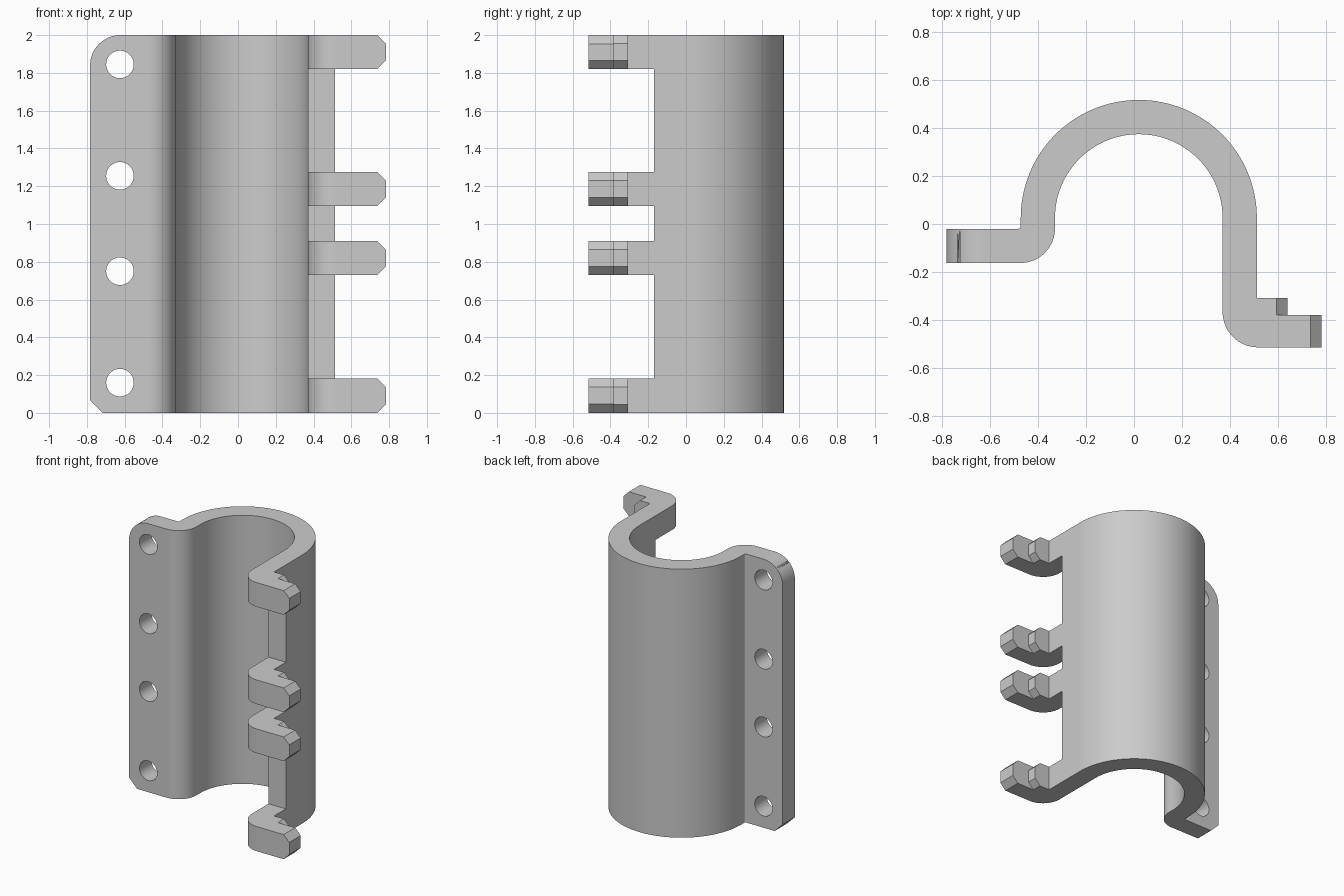
import bpy
import bmesh
from math import cos, sin, radians, pi
from mathutils import Vector

cube = bpy.data.objects.get("Cube")
if cube:
    bpy.data.objects.remove(cube, do_unlink=True)

grey = bpy.data.materials.new("plain grey")
grey.use_nodes = True
grey.diffuse_color = (0.6, 0.6, 0.6, 1)
shader = next(n for n in grey.node_tree.nodes if n.type == 'BSDF_PRINCIPLED')
shader.inputs["Base Color"].default_value = grey.diffuse_color


def arc(cx, cy, r, start, end, steps):
    """Points on an arc, angles in degrees."""
    angles = [radians(start + (end - start) * i / steps) for i in range(steps + 1)]
    return [(cx + r * cos(a), cy + r * sin(a)) for a in angles]


def prism(name, points, low, high, axis):
    """Extrude a 2D outline along z (outline in xy) or y (outline in xz)."""
    bm = bmesh.new()
    along_z = axis == 'z'
    verts = [bm.verts.new((a, b, low) if along_z else (a, low, b)) for a, b in points]
    face = bm.faces.new(verts)
    new = bmesh.ops.extrude_face_region(bm, geom=[face])["geom"]
    step = Vector((0, 0, high - low) if along_z else (0, high - low, 0))
    bmesh.ops.translate(bm, vec=step,
                        verts=[v for v in new if isinstance(v, bmesh.types.BMVert)])
    bmesh.ops.recalc_face_normals(bm, faces=bm.faces)
    mesh = bpy.data.meshes.new(name)
    bm.to_mesh(mesh)
    bm.free()
    mesh.materials.append(grey)
    obj = bpy.data.objects.new(name, mesh)
    bpy.context.scene.collection.objects.link(obj)
    return obj


# Main dimensions
HEIGHT = 2.0
CX, CY = 0.02, 0.025
OUTER, INNER = 0.493, 0.35
LEFT, TIP = -0.783, 0.783
HOOKS = [(0, 0.183), (0.73, 0.91), (1.095, 1.275), (1.82, HEIGHT)]

# Clamp cross-section: flange, half-round shell, straight wall and hook
outline = [(LEFT, -0.163), (LEFT, -0.02)]
outline += arc(-0.483, -0.01, 0.01, -90, 0, 4)
outline += arc(CX, CY, OUTER, 180, 0, 64)
outline += [(CX + OUTER, -0.308), (0.64, -0.308), (0.64, -0.38), (TIP, -0.38), (TIP, -0.515)]
outline += arc(0.518, -0.367, 0.148, 270, 180, 20)
outline += arc(CX, CY, INNER, 0, 180, 64)
outline += arc(-0.475, -0.018, 0.145, 0, -90, 20)
clamp = prism("pipe_clamp_half", outline, 0, HEIGHT, 'z')

cutters = []


def cut(name, points, y0=-0.4, y1=0.2):
    cutters.append(prism(name, points, y0, y1, 'y'))


# Gaps between the hooks
for (_, low), (high, _) in zip(HOOKS, HOOKS[1:]):
    cut("gap_cutter", [(0.3, low), (0.95, low), (0.95, high), (0.3, high)], -0.7, -0.17)

# Bevelled ends on each hook tip and the small step behind it
for bottom, top in HOOKS:
    for z, s in ((bottom, 1), (top, -1)):
        for x, y0, y1 in ((0.737, -0.7, -0.35), (0.595, -0.38, -0.25)):
            d = 0.1
            cut("bevel_cutter", [(x - d, z - d * s), (x + d, z + d * s), (x + d, z - d * s)], y0, y1)

# Bolt holes through the flange
for z in (0.16, 0.75, 1.255, 1.845):
    cut("hole_cutter", arc(-0.625, z, 0.073, 0, 350, 35))

# Rounded upper and clipped lower flange corners
R = 0.16
cut("round_corner_cutter",
    arc(LEFT + R, HEIGHT - R, R, 180, 90, 20)
    + [(LEFT + R, HEIGHT + 0.1), (LEFT - 0.1, HEIGHT + 0.1), (LEFT - 0.1, HEIGHT - R)])
C = 0.066
cut("clipped_corner_cutter",
    [(LEFT - C, C * 2), (LEFT + C * 2, -C), (LEFT - C, -C)])

for cutter in cutters:
    cutter.hide_render = True
    mod = clamp.modifiers.new("cut", 'BOOLEAN')
    mod.operation = 'DIFFERENCE'
    mod.solver = 'EXACT'
    mod.object = cutter

# Bake the cuts and discard the cutters
graph = bpy.context.evaluated_depsgraph_get()
result = bpy.data.meshes.new_from_object(clamp.evaluated_get(graph))
clamp.modifiers.clear()
clamp.data = result
for cutter in cutters:
    bpy.data.objects.remove(cutter, do_unlink=True)

# Smooth curved surfaces, keep edges crisp
bpy.ops.object.select_all(action='DESELECT')
clamp.select_set(True)
bpy.context.view_layer.objects.active = clamp
bpy.ops.object.shade_smooth_by_angle(angle=pi / 6)
weighted = clamp.modifiers.new("even_shading", 'WEIGHTED_NORMAL')
weighted.keep_sharp = True
